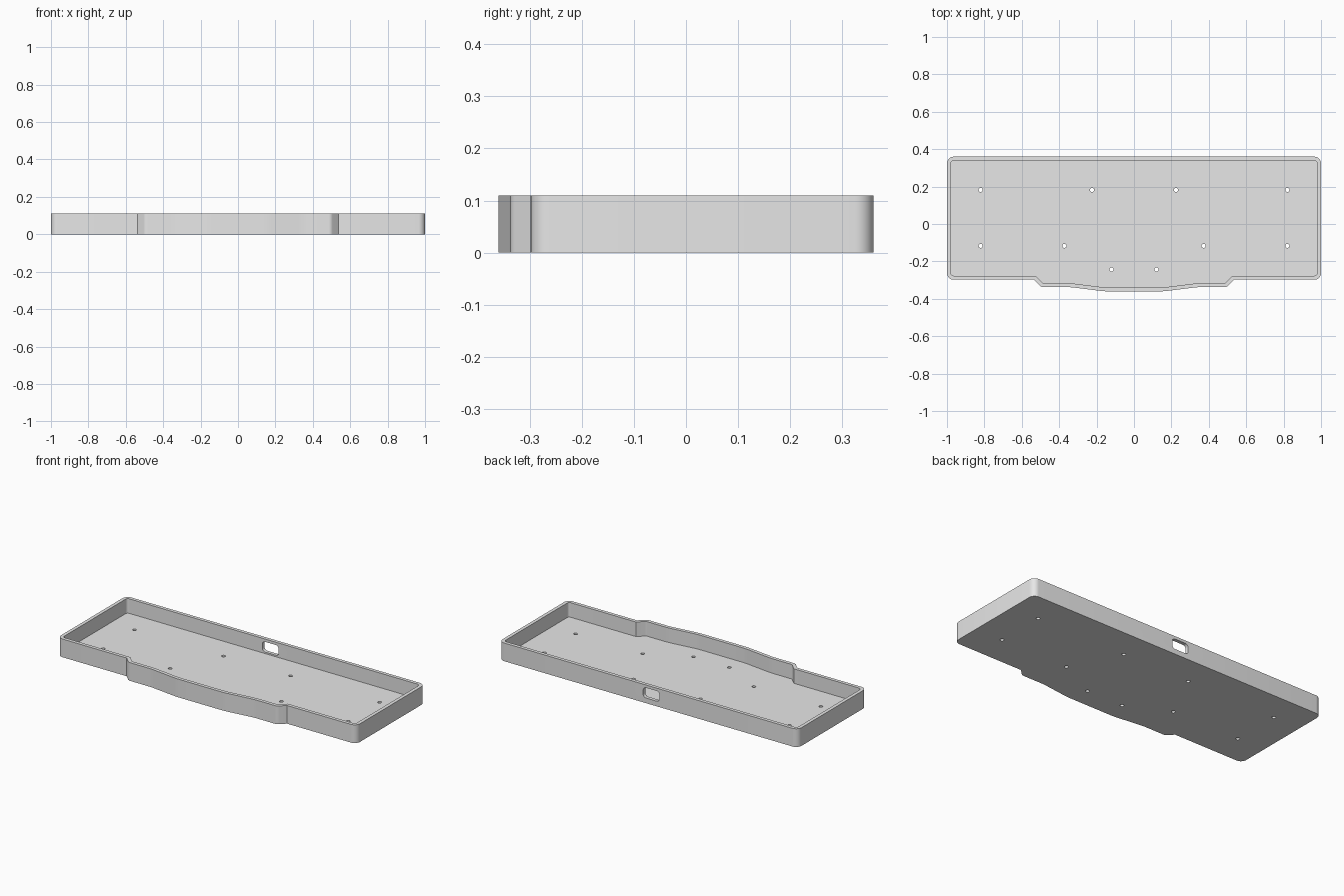
import bpy, bmesh, math
from mathutils import Vector, Matrix

HEIGHT, FLOOR, WALL = 0.11, 0.022, 0.021

cube = bpy.data.objects.get("Cube")
if cube:
    bpy.data.objects.remove(cube, do_unlink=True)

grey = bpy.data.materials.new("light_grey_plastic")
grey.use_nodes = True
grey.diffuse_color = (0.8, 0.8, 0.8, 1)
grey.node_tree.nodes["Principled BSDF"].inputs["Base Color"].default_value = (0.8, 0.8, 0.8, 1)


def finish(name, bm):
    """Turn a bmesh into a scene object."""
    bmesh.ops.recalc_face_normals(bm, faces=bm.faces)
    mesh = bpy.data.meshes.new(name)
    bm.to_mesh(mesh)
    bm.free()
    mesh.materials.append(grey)
    obj = bpy.data.objects.new(name, mesh)
    bpy.context.collection.objects.link(obj)
    return obj


def prism(name, points, low, high, matrix=Matrix()):
    """Closed solid from a flat outline, between low and high."""
    bm = bmesh.new()
    bottom = [bm.verts.new((p.x, p.y, low)) for p in points]
    top = [bm.verts.new((p.x, p.y, high)) for p in points]
    bm.faces.new(bottom[::-1])
    bm.faces.new(top)
    for i in range(len(points)):
        bm.faces.new((bottom[i - 1], bottom[i], top[i], top[i - 1]))
    bm.transform(matrix)
    return finish(name, bm)


def fillet(corners, steps=8):
    """Round each (x, y, radius) corner of a closed outline."""
    out = []
    for i, (x, y, r) in enumerate(corners):
        p = Vector((x, y))
        if r == 0:
            out.append(p)
            continue
        a = (Vector(corners[i - 1][:2]) - p).normalized()
        b = (Vector(corners[(i + 1) % len(corners)][:2]) - p).normalized()
        half = math.acos(a.dot(b)) / 2
        centre = p + (a + b).normalized() * (r / math.sin(half))
        start = p + a * (r / math.tan(half)) - centre
        turn = math.copysign(math.pi - 2 * half, b.x * a.y - b.y * a.x)
        for k in range(steps + 1):
            c, s = math.cos(turn * k / steps), math.sin(turn * k / steps)
            out.append(centre + Vector((start.x * c - start.y * s, start.x * s + start.y * c)))
    return out


def inset(points, width):
    """Mitred inward offset of a counter-clockwise outline."""
    out = []
    for i, p in enumerate(points):
        d1 = (p - points[i - 1]).normalized()
        d2 = (points[(i + 1) % len(points)] - p).normalized()
        n1, n2 = Vector((-d1.y, d1.x)), Vector((-d2.y, d2.x))
        out.append(p + (n1 + n2) * (width / (1 + n1.dot(n2))))
    return out


def cut(target, cutter):
    """Subtract the cutter, then discard it."""
    cutter.hide_render = True
    mod = target.modifiers.new("cut", "BOOLEAN")
    mod.operation, mod.solver, mod.object = "DIFFERENCE", "EXACT", cutter
    bpy.context.view_layer.objects.active = target
    bpy.ops.object.modifier_apply(modifier=mod.name)
    bpy.data.objects.remove(cutter, do_unlink=True)


# Tray outline: right half from front centre to back, mirrored
half_outline = [(0.16, -0.36, 0.4), (0.345, -0.337, 0.4), (0.497, -0.337, 0.03),
                (0.536, -0.298, 0), (1, -0.298, 0.036), (1, 0.36, 0.036)]
outline = fillet(half_outline + [(-x, y, r) for x, y, r in reversed(half_outline)])

tray = prism("tray_case", outline, 0, HEIGHT)
cut(tray, prism("cavity_cutter", inset(outline, WALL), FLOOR, HEIGHT + 0.1))

# Screw holes through the floor, mirrored left and right
bm = bmesh.new()
for x, y in [(0.82, 0.182), (0.224, 0.182), (0.82, -0.117), (0.372, -0.117), (0.12, -0.243)]:
    for side in (-1, 1):
        bmesh.ops.create_cone(bm, cap_ends=True, segments=20, radius1=0.011, radius2=0.011,
                              depth=0.1, matrix=Matrix.Translation((side * x, y, 0.01)))
cut(tray, finish("screw_hole_cutter", bm))

# Rounded cable port in the back wall
w, h, r = 0.055, 0.031, 0.02
port = fillet([(-w, -h, r), (w, -h, r), (w, h, r), (-w, h, r)])
place = Matrix.Translation((-0.02, 0.35, 0.062)) @ Matrix.Rotation(math.pi / 2, 4, "X")
cut(tray, prism("port_cutter", port, -0.05, 0.05, place))

# Smooth rounded corners, keep crisp edges
bpy.ops.object.select_all(action="DESELECT")
tray.select_set(True)
bpy.context.view_layer.objects.active = tray
bpy.ops.object.shade_smooth_by_angle(angle=math.radians(30))
